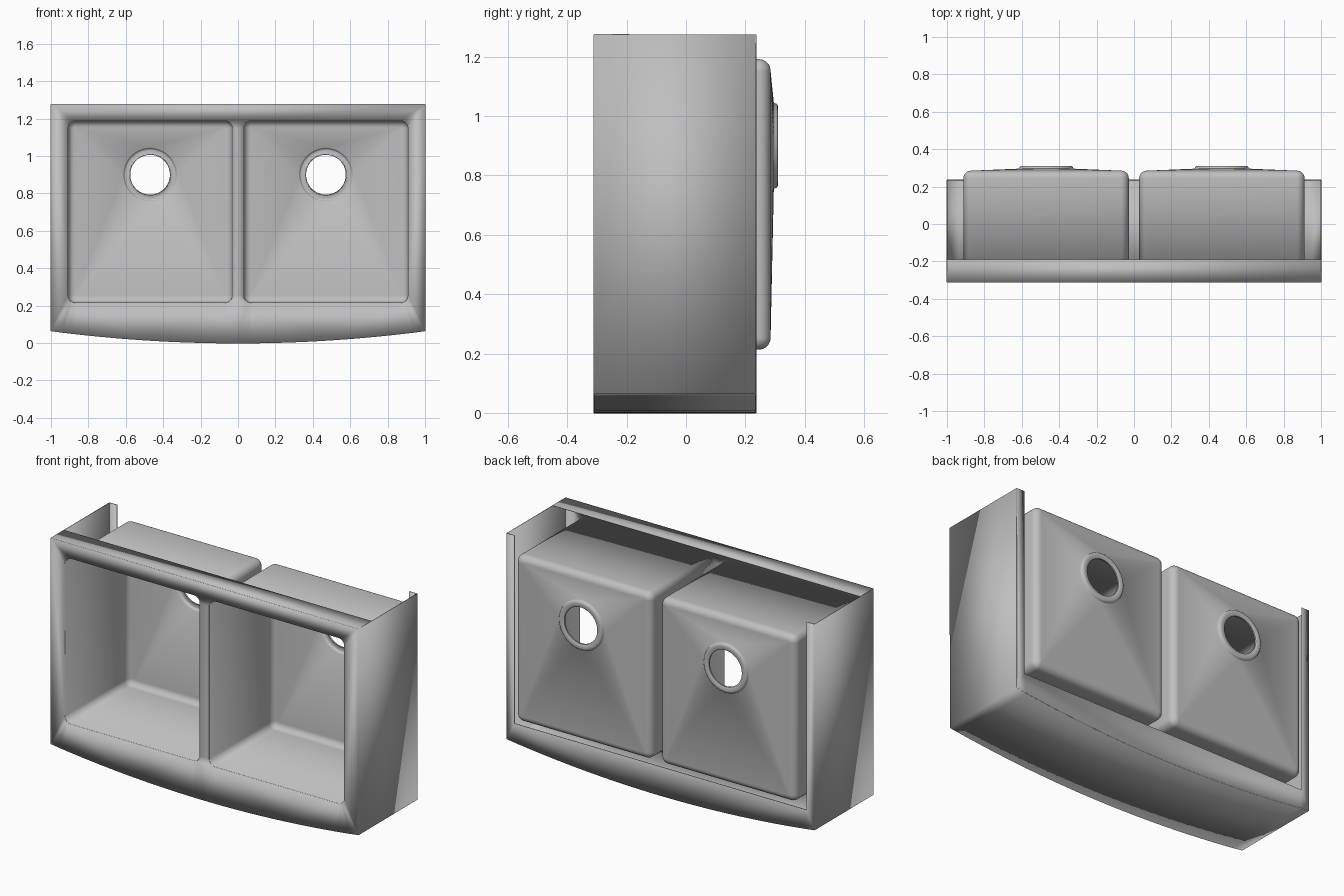
import bpy, bmesh, math
from math import radians, cos, sin

cube = bpy.data.objects.get("Cube")
if cube:
    bpy.data.objects.remove(cube, do_unlink=True)

FRONT, BACK, TOP = -0.31, 0.235, 1.275   # sheet-metal casing limits
SAG = 0.065                              # bow of the lower edge
SHEET = 0.004                            # metal thickness

steel = bpy.data.materials.new("brushed_steel")
steel.use_nodes = True
colour = (0.52, 0.52, 0.52, 1)
steel.diffuse_color = colour
steel.node_tree.nodes["Principled BSDF"].inputs["Base Color"].default_value = colour


def finish(bm, name, angle=40):
    """Turn a bmesh into a thin, smooth-shaded sheet object."""
    bmesh.ops.remove_doubles(bm, verts=bm.verts, dist=1e-5)
    bmesh.ops.recalc_face_normals(bm, faces=bm.faces)
    mesh = bpy.data.meshes.new(name)
    bm.to_mesh(mesh)
    bm.free()
    obj = bpy.data.objects.new(name, mesh)
    bpy.context.collection.objects.link(obj)
    mesh.materials.append(steel)
    sheet = obj.modifiers.new("Sheet", 'SOLIDIFY')
    sheet.thickness = SHEET
    sheet.offset = 0
    bpy.ops.object.select_all(action='DESELECT')
    obj.select_set(True)
    bpy.context.view_layer.objects.active = obj
    bpy.ops.object.shade_smooth_by_angle(angle=radians(angle))
    return obj


def loop_edges(bm, points, y):
    verts = [bm.verts.new((x, y, z)) for x, z in points]
    return [bm.edges.new((v, verts[i - 1])) for i, v in enumerate(verts)]


def panel(name, y, *outlines):
    """Flat upright panel; outlines after the first are holes."""
    bm = bmesh.new()
    edges = [e for o in outlines for e in loop_edges(bm, o, y)]
    bmesh.ops.triangle_fill(bm, use_beauty=True, edges=edges, normal=(0, -1, 0))
    return finish(bm, name)


def loft(bm, rings):
    for a, b in zip(rings, rings[1:]):
        for i in range(len(a)):
            bm.faces.new((a[i - 1], a[i], b[i], b[i - 1]))


# Basin outline: rounded rectangle, counter-clockwise from the right side
CX, CZ, HALF_W, HALF_H, CORNER, ARC = 0.47, 0.7025, 0.44, 0.4875, 0.04, 12


def basin_outline(side, inset=0):
    r = max(CORNER - inset, 0.003)
    w, h = HALF_W - inset - r, HALF_H - inset - r
    points = []
    for q, (sx, sz) in enumerate([(1, 1), (-1, 1), (-1, -1), (1, -1)]):
        for i in range(ARC):
            a = radians(90 * (q + i / (ARC - 1)))
            points.append((side * CX + sx * w + r * cos(a), CZ + sz * h + r * sin(a)))
    return points


def drain_circle(side, radius):
    n = 4 * ARC
    angles = [2 * math.pi * (i + 0.5) / n for i in range(n)]
    return [(side * CX + radius * cos(a), 0.9 + radius * sin(a)) for a in angles]


# Casing outline: straight sides and a bowed lower edge
STEPS = 32
bow = [(x, SAG * x * x) for x in (2 * i / STEPS - 1 for i in range(STEPS + 1))]
outline = [(-1, TOP)] + bow + [(1, TOP)]

# Front panel with two basin openings
panel("front_panel", FRONT, outline, basin_outline(1), basin_outline(-1))

# Return flange around the back: sides and lower edge
IN_X, IN_Z = 0.95, 0.17
panel("back_flange", BACK,
      outline + [(IN_X, TOP), (IN_X, IN_Z), (-IN_X, IN_Z), (-IN_X, TOP)])

# Side walls and bowed bottom wall
bm = bmesh.new()
rows = [[bm.verts.new((x, y, z)) for x, z in outline] for y in (FRONT, BACK)]
for i in range(len(outline) - 1):
    bm.faces.new((rows[0][i], rows[0][i + 1], rows[1][i + 1], rows[1][i]))
finish(bm, "casing_walls")

# Short ledge along the top edge
bm = bmesh.new()
bm.faces.new([bm.verts.new((x, y, TOP)) for x, y in
              [(-1, FRONT), (1, FRONT), (1, -0.19), (-1, -0.19)]])
finish(bm, "top_ledge")

# Basins: straight walls, rounded floor edge, sloping floor and raised drain rim
FILLET, FLOOR = 0.038, 0.283
DRAIN = [(0.146, 0.294), (0.142, 0.297), (0.141, 0.303), (0.137, 0.307),
         (0.130, 0.308), (0.114, 0.308), (0.109, 0.305), (0.108, 0.298)]
for side, label in ((1, "left"), (-1, "right")):
    bm = bmesh.new()
    levels = [(basin_outline(side), FRONT)]
    for i in range(9):
        a = radians(90 * i / 8)
        levels.append((basin_outline(side, FILLET * (1 - cos(a))),
                       FLOOR - FILLET * (1 - sin(a))))
    levels += [(drain_circle(side, r), y) for r, y in DRAIN]
    loft(bm, [[bm.verts.new((x, y, z)) for x, z in pts] for pts, y in levels])
    finish(bm, label + "_basin", 50)
